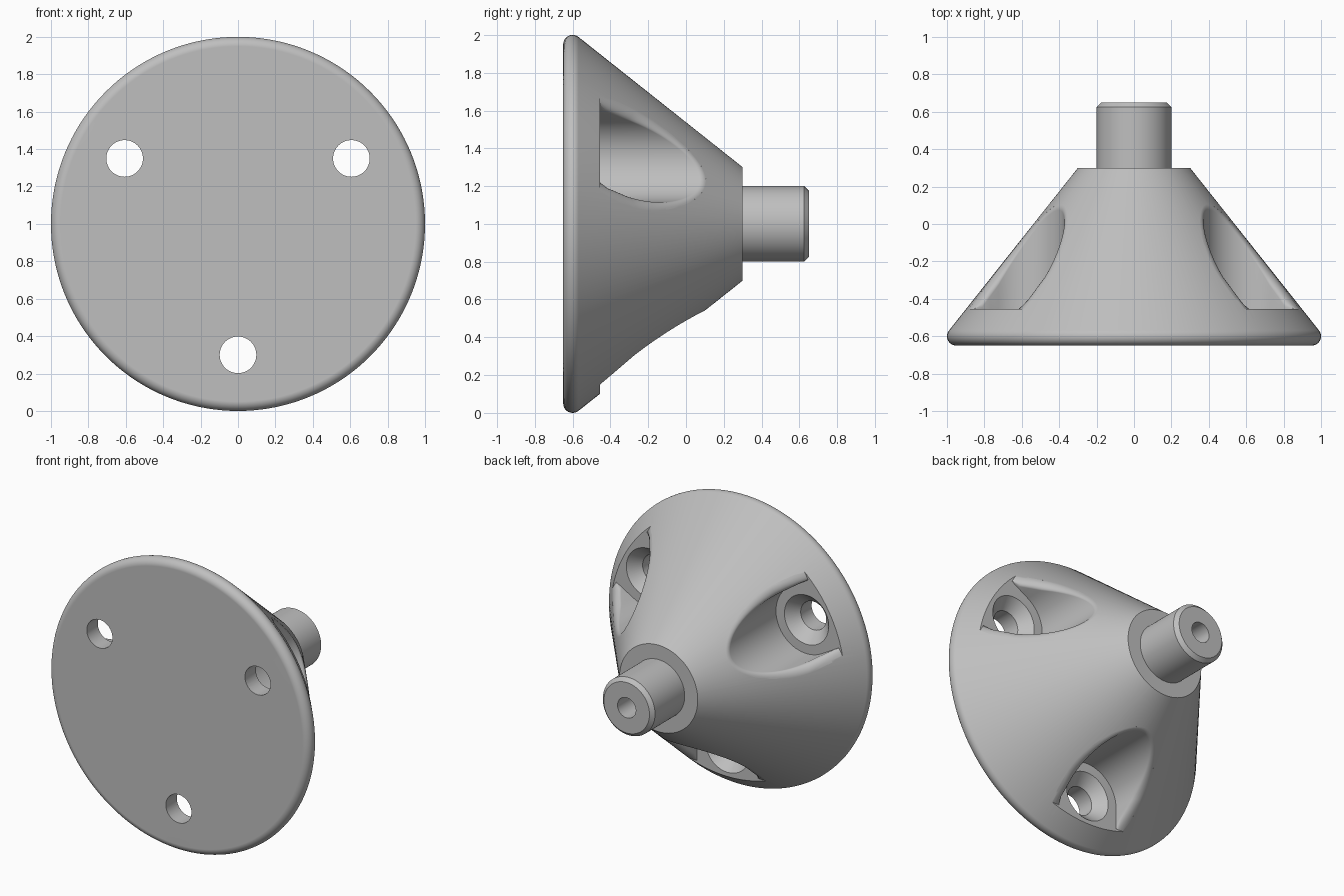
import bpy, bmesh, math
from mathutils import Vector

if "Cube" in bpy.data.objects:
    bpy.data.objects.remove(bpy.data.objects["Cube"])

SLOPE = 0.869 / 0.689          # axial drop of the cone per unit radius
FLOOR = -0.455                 # pocket floor depth along y
R, FILLET, PITCH = 0.235, 0.05, 0.7


def finish(bm, name):
    bmesh.ops.remove_doubles(bm, verts=bm.verts, dist=1e-5)
    bmesh.ops.dissolve_degenerate(bm, edges=bm.edges, dist=1e-6)
    bmesh.ops.recalc_face_normals(bm, faces=bm.faces)
    me = bpy.data.meshes.new(name)
    bm.to_mesh(me)
    bm.free()
    ob = bpy.data.objects.new(name, me)
    bpy.context.collection.objects.link(ob)
    return ob


def lathe(name, profile, n, cx=0.0, cz=1.0):
    """Revolve (radius, y) points around an axis parallel to y."""
    bm = bmesh.new()
    vs = [bm.verts.new((cx + r, y, cz)) for r, y in profile]
    es = [bm.edges.new(p) for p in zip(vs, vs[1:])]
    bmesh.ops.spin(bm, geom=vs + es, cent=(cx, 0, cz), axis=(0, 1, 0),
                   angle=2 * math.pi, steps=n, use_merge=False)
    return finish(bm, name)


def cone_y(r):
    return 0.3 - (r - 0.3) * SLOPE


def pocket(name, angle):
    """U-shaped pocket cutter, open outwards, flared by a fillet at the cone."""
    path = [(Vector((u, -R)), Vector((0, -1))) for u in (1.1, 1.0, 0.95, 0.9, 0.85, 0.8, 0.75)]
    for i in range(33):
        a = -math.pi / 2 - math.pi * i / 32
        n = Vector((math.cos(a), math.sin(a)))
        path.append((Vector((PITCH, 0)) + n * R, n))
    path += [(Vector((u, R)), Vector((0, 1))) for u in (0.75, 0.8, 0.85, 0.9, 0.95, 1.0, 1.1)]
    rad = Vector((math.cos(angle), math.sin(angle)))
    tan = Vector((-rad.y, rad.x))
    bm = bmesh.new()
    columns = []
    for p, n in path:
        g = -SLOPE * p.normalized().dot(n)       # cone slope across the wall
        end = math.atan2(1, -g)
        pts = [(p, FLOOR)]
        for k in range(7):
            a = math.pi + (end - math.pi) * k / 6
            d = FILLET * (1 + math.cos(a))
            drop = FILLET * math.sin(a) + g * (FILLET - d) - FILLET * math.hypot(1, g)
            q = p + n * d
            pts.append((q, max(FLOOR, cone_y(q.length) + drop)))
        pts.append((q, 0.6))
        col = []
        for q, y in pts:
            w = rad * q.x + tan * q.y
            col.append(bm.verts.new((w.x, y, 1 + w.y)))
        columns.append(col)
    for a, b in zip(columns, columns[1:]):
        for i in range(len(a) - 1):
            bm.faces.new((a[i], b[i], b[i + 1], a[i + 1]))
    bm.faces.new([c[0] for c in columns])
    bm.faces.new([c[-1] for c in columns])
    bm.faces.new(columns[0] + columns[-1][::-1])
    return finish(bm, name)


# Conical flange with rounded rim, chamfered stud and blind bore
rim_end = math.atan2(0.689, 0.869)
rim = [(0.95 + 0.05 * math.cos(a), -0.6 + 0.05 * math.sin(a))
       for a in [-math.pi / 2 + (rim_end + math.pi / 2) * i / 10 for i in range(11)]]
profile = [(0, -0.65)] + rim + [(0.3, 0.3), (0.2, 0.3), (0.2, 0.625), (0.175, 0.65),
                                (0.07, 0.65), (0.07, 0.25), (0, 0.25)]
mount = lathe("conical_mount", profile, 144)

# Three screw pockets with countersunk holes
cutters = []
for deg in (30, 150, 270):
    a = math.radians(deg)
    cutters.append(pocket("pocket_cutter", a))
    cutters.append(lathe("screw_hole_cutter",
                         [(0, -0.7), (0.098, -0.7), (0.098, -0.53), (0.17, FLOOR),
                          (0.17, -0.42), (0, -0.42)],
                         48, PITCH * math.cos(a), 1 + PITCH * math.sin(a)))
for c in cutters:
    c.hide_render = True
    m = mount.modifiers.new("cut", 'BOOLEAN')
    m.operation, m.solver, m.object = 'DIFFERENCE', 'EXACT', c

# Bake the cuts and drop the cutters
dg = bpy.context.evaluated_depsgraph_get()
mesh = bpy.data.meshes.new_from_object(mount.evaluated_get(dg))
mount.modifiers.clear()
mount.data = mesh
for c in cutters:
    bpy.data.objects.remove(c)

# Plain grey finish
grey = bpy.data.materials.new("grey")
grey.diffuse_color = (0.52, 0.52, 0.52, 1)
grey.use_nodes = True
grey.node_tree.nodes["Principled BSDF"].inputs["Base Color"].default_value = grey.diffuse_color
mesh.materials.clear()
mesh.materials.append(grey)
for p in mesh.polygons:
    p.material_index = 0

# Smooth shading with crisp edges
bpy.context.view_layer.objects.active = mount
mount.select_set(True)
bpy.ops.object.shade_smooth_by_angle(angle=math.radians(30))
wn = mount.modifiers.new("weighted_normals", 'WEIGHTED_NORMAL')
wn.keep_sharp = True
